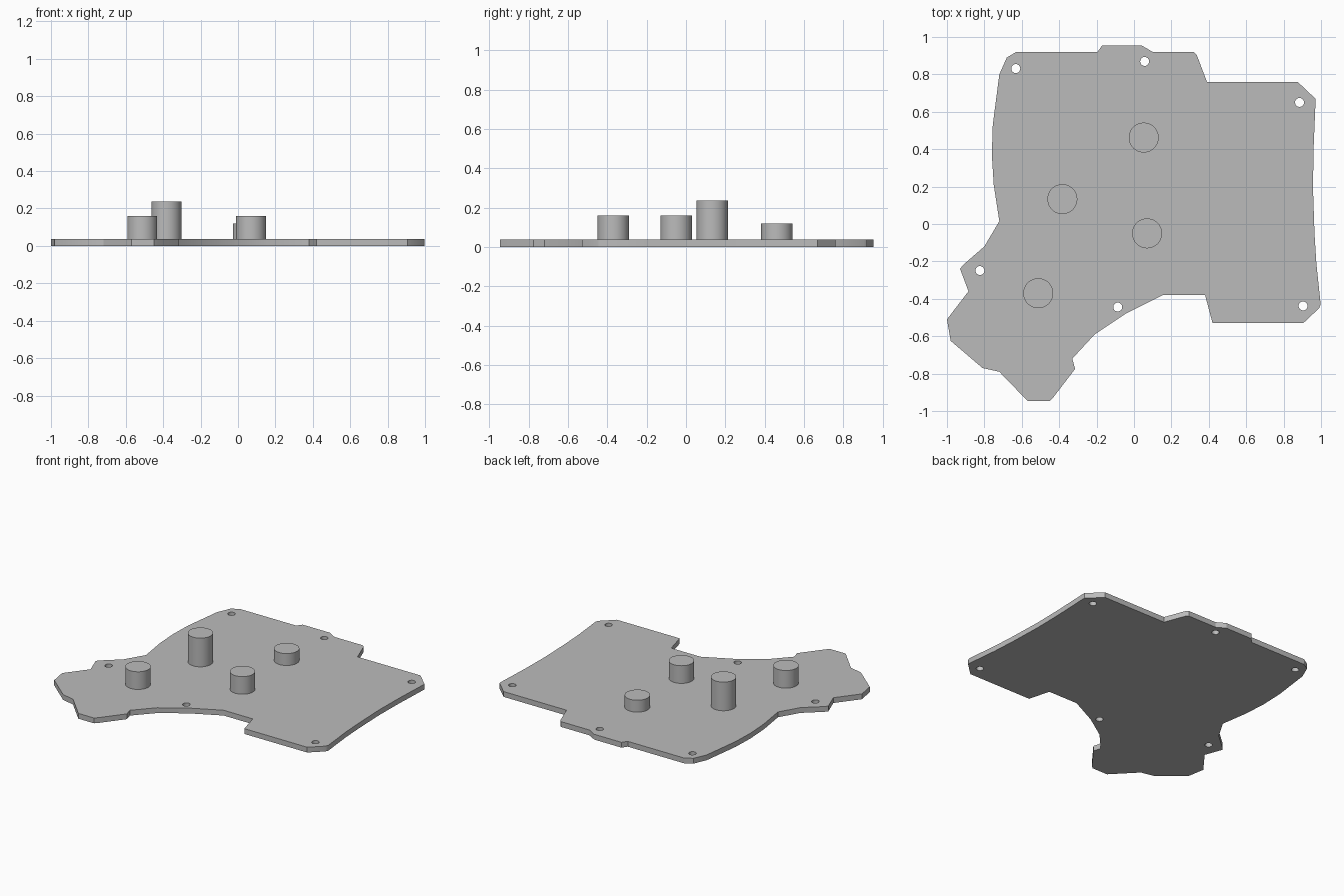
import bpy
import bmesh
from math import cos, sin, tau, radians

default_cube = bpy.data.objects.get("Cube")
if default_cube:
    bpy.data.objects.remove(default_cube, do_unlink=True)

PLATE_THICKNESS = 0.037
POST_RADIUS = 0.08
HOLE_RADIUS = 0.024

# Single flat material shared by every part
grey = bpy.data.materials.new("light grey")
grey.use_nodes = True
grey_colour = (0.5, 0.5, 0.5, 1)
grey.diffuse_color = grey_colour
grey.node_tree.nodes["Principled BSDF"].inputs["Base Color"].default_value = grey_colour


def finish_object(name, bm):
    """Turn a bmesh into a named, shaded object."""
    bmesh.ops.recalc_face_normals(bm, faces=bm.faces)
    mesh = bpy.data.meshes.new(name)
    bm.to_mesh(mesh)
    bm.free()
    mesh.materials.append(grey)
    obj = bpy.data.objects.new(name, mesh)
    bpy.context.collection.objects.link(obj)
    bpy.ops.object.select_all(action='DESELECT')
    obj.select_set(True)
    bpy.context.view_layer.objects.active = obj
    bpy.ops.object.shade_smooth_by_angle(angle=radians(30))
    return obj


def circle(centre, radius, sides):
    """Points of a regular polygon around a centre."""
    return [(centre[0] + radius * cos(tau * i / sides),
             centre[1] + radius * sin(tau * i / sides)) for i in range(sides)]


def add_loop(bm, points):
    """Add a closed loop of edges on the ground plane."""
    verts = [bm.verts.new((x, y, 0)) for x, y in points]
    return [bm.edges.new((a, b)) for a, b in zip(verts, verts[1:] + verts[:1])]


# Plate outline, clockwise from the back right corner
back_edge = [(-.63, .92), (-.195, .92), (-.17, .955), (.04, .955), (.1, .92),
             (.32, .92), (.335, .905), (.39, .76), (.875, .76)]
left_edge = [(.97, .67), (.97, .64), (.96, .4), (.957, .19), (.965, -.05),
             (.975, -.21), (.998, -.43), (.99, -.45)]
front_edge = [(.905, -.53), (.42, -.53), (.38, -.38), (.155, -.38),
              (-.045, -.48), (-.21, -.59), (-.33, -.72), (-.315, -.775),
              (-.43, -.925), (-.45, -.945), (-.57, -.945), (-.72, -.79)]
right_edge = [(-.81, -.77), (-.98, -.625), (-1, -.51), (-.885, -.36),
              (-.93, -.24), (-.915, -.22), (-.8, -.12), (-.72, .015),
              (-.75, .21), (-.76, .37), (-.755, .53), (-.72, .8), (-.68, .89)]
screw_holes = [(-.632, .831), (.057, .869), (.885, .65),
               (.904, -.438), (-.087, -.444), (-.824, -.249)]

# Plate with screw holes: fill the flat shape, then raise it
bm = bmesh.new()
edges = add_loop(bm, back_edge + left_edge + front_edge + right_edge)
for hole in screw_holes:
    edges += add_loop(bm, circle(hole, HOLE_RADIUS, 24))
bmesh.ops.triangle_fill(bm, edges=edges, use_beauty=True, use_dissolve=False,
                        normal=(0, 0, 1))
raised = bmesh.ops.extrude_face_region(bm, geom=bm.faces[:], use_keep_orig=True)
top_verts = [g for g in raised["geom"] if isinstance(g, bmesh.types.BMVert)]
bmesh.ops.translate(bm, verts=top_verts, vec=(0, 0, PLATE_THICKNESS))
finish_object("base_plate", bm)

# Round posts standing on the plate: centre and height of the top
posts = {
    "back_post": ((.052, .462), .12),
    "tall_post": ((-.383, .133), .237),
    "middle_post": ((.07, -.05), .16),
    "front_post": ((-.512, -.37), .16),
}
for name, (centre, top) in posts.items():
    bm = bmesh.new()
    rim = add_loop(bm, circle(centre, POST_RADIUS, 48))
    bmesh.ops.contextual_create(bm, geom=rim)
    raised = bmesh.ops.extrude_face_region(bm, geom=bm.faces[:], use_keep_orig=True)
    top_verts = [g for g in raised["geom"] if isinstance(g, bmesh.types.BMVert)]
    bmesh.ops.translate(bm, verts=top_verts, vec=(0, 0, top - PLATE_THICKNESS))
    bmesh.ops.translate(bm, verts=bm.verts, vec=(0, 0, PLATE_THICKNESS))
    finish_object(name, bm)
